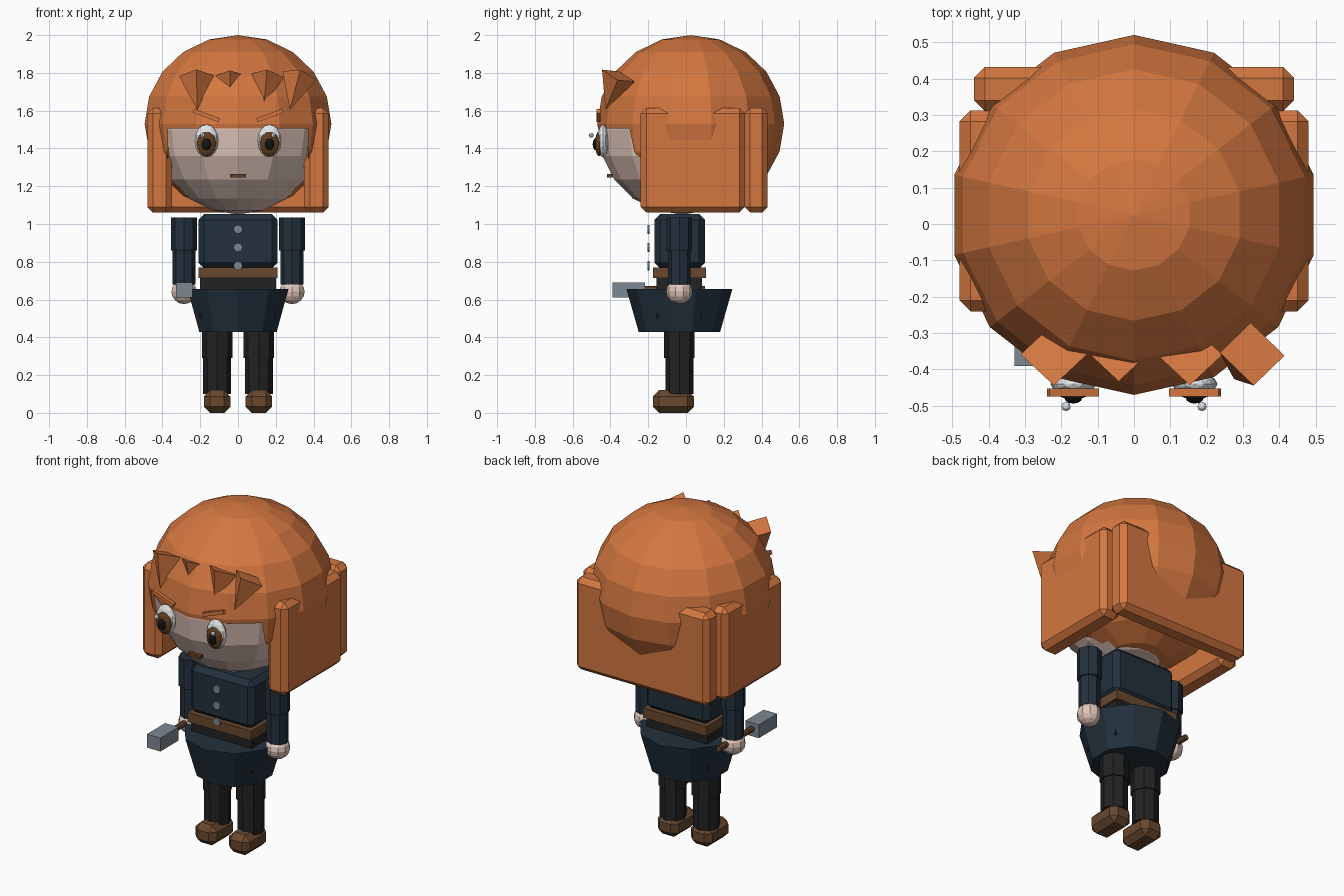
import bpy, bmesh, math
from mathutils import Vector, Matrix

if "Cube" in bpy.data.objects:
    bpy.data.objects.remove(bpy.data.objects["Cube"])


def material(name, r, g, b):
    lin = [((c / 255 + 0.055) / 1.055) ** 2.4 if c > 10 else c / 255 / 12.92 for c in (r, g, b)]
    m = bpy.data.materials.new(name)
    m.diffuse_color = (*lin, 1)
    m.use_nodes = True
    m.node_tree.nodes["Principled BSDF"].inputs["Base Color"].default_value = m.diffuse_color
    return m


HAIR = material("orange_hair", 212, 119, 64)
SKIN = material("pale_skin", 226, 200, 188)
NAVY = material("navy_cloth", 34, 48, 60)
DARK = material("charcoal_cloth", 34, 34, 35)
LEATHER = material("brown_leather", 104, 72, 46)
IRIS = material("iris_brown", 98, 62, 34)
WHITE = material("eye_white", 225, 230, 232)
BLACK = material("pupil_black", 20, 18, 18)
METAL = material("grey_metal", 125, 136, 147)


def finish(name, bm, mat):
    bmesh.ops.recalc_face_normals(bm, faces=bm.faces[:])
    me = bpy.data.meshes.new(name)
    bm.to_mesh(me)
    bm.free()
    ob = bpy.data.objects.new(name, me)
    bpy.context.collection.objects.link(ob)
    me.materials.append(mat)
    return ob


def box(name, lo, hi, mat, bevel=0.0, tilt=0.0):
    """Box between two corners, optionally chamfered and turned about y."""
    lo, hi = Vector(lo), Vector(hi)
    bm = bmesh.new()
    bmesh.ops.create_cube(bm, size=1)
    bmesh.ops.scale(bm, vec=hi - lo, verts=bm.verts[:])
    if bevel:
        bmesh.ops.bevel(bm, geom=bm.edges[:], offset=bevel, segments=1, affect='EDGES')
    bm.transform(Matrix.Translation((lo + hi) / 2) @ Matrix.Rotation(tilt, 4, 'Y'))
    return finish(name, bm, mat)


def ball(name, center, radii, mat, seg=12, rings=8):
    bm = bmesh.new()
    bmesh.ops.create_uvsphere(bm, u_segments=seg, v_segments=rings, radius=1)
    bmesh.ops.scale(bm, vec=radii, verts=bm.verts[:])
    bmesh.ops.translate(bm, vec=center, verts=bm.verts[:])
    return finish(name, bm, mat)


def taper(name, start, end, r1, r2, mat, seg=8):
    """Cone or cylinder running from start to end."""
    a, b = Vector(start), Vector(end)
    bm = bmesh.new()
    bmesh.ops.create_cone(bm, cap_ends=True, segments=seg, radius1=r1, radius2=r2,
                          depth=(b - a).length)
    d = b - a
    rot = Matrix.Identity(4)
    if abs(d.x) + abs(d.y) > 1e-6:
        rot = Vector((0, 0, 1 if d.z >= 0 else -1)).rotation_difference(d).to_matrix().to_4x4()
    if d.z < 0:
        rot = rot @ Matrix.Rotation(math.pi, 4, 'X')
    bm.transform(Matrix.Translation((a + b) / 2) @ rot)
    return finish(name, bm, mat)


# Head, and hair shell with a face opening
ball("head", (0, -0.02, 1.5), (0.45, 0.445, 0.45), SKIN, 14, 10)
hair = ball("hair_cap", (0, 0.025, 1.53), (0.507, 0.495, 0.47), HAIR, 14, 10)
cutter = box("face_cutter", (-0.37, -0.8, 0.8), (0.37, -0.1, 1.505), HAIR)
cutter.hide_render = True
mod = hair.modifiers.new("face_opening", 'BOOLEAN')
mod.operation, mod.solver, mod.object = 'DIFFERENCE', 'EXACT', cutter
bpy.context.view_layer.objects.active = hair
bpy.ops.object.modifier_apply(modifier=mod.name)
bpy.data.objects.remove(cutter)

# Long hair: back slab
box("back_hair", (-0.44, 0.31, 1.06), (0.44, 0.432, 1.615), HAIR, 0.03)

# Fringe spikes: base x, tip x, tip z, radius
for i, (bx, tx, tz, r) in enumerate([(-0.22, -0.216, 1.605, 0.092), (-0.042, -0.042, 1.68, 0.08),
                                     (0.152, 0.137, 1.63, 0.092), (0.325, 0.275, 1.605, 0.092)]):
    taper(f"fringe_spike_{i + 1}", (bx, -0.358, 1.785),
          (tx, -0.358 - 0.38 * (1.785 - tz), tz), r, 0, HAIR, 4)

# Mirrored parts
for s, side in ((-1, "left"), (1, "right")):
    def span(x0, x1):
        return min(s * x0, s * x1), max(s * x0, s * x1)

    a, b = span(0.35, 0.48)
    box(f"side_hair_{side}", (a, -0.24, 1.06), (b, 0.312, 1.615), HAIR, 0.03)
    # Eyes and brow
    ex = s * 0.167
    ball(f"eye_white_{side}", (ex, -0.44, 1.44), (0.063, 0.03, 0.087), WHITE)
    ball(f"iris_{side}", (ex, -0.459, 1.425), (0.052, 0.023, 0.066), IRIS)
    ball(f"pupil_{side}", (ex, -0.477, 1.422), (0.025, 0.017, 0.032), BLACK)
    ball(f"eye_glint_{side}", (s * 0.187, -0.502, 1.47), (0.013,) * 3, WHITE, 8, 6)
    a, b = span(0.095, 0.24)
    box(f"brow_{side}", (a, -0.474, 1.563), (b, -0.452, 1.585), HAIR, 0, -s * 0.35)
    # Arm and hand
    ax, y = s * 0.286, -0.035
    taper(f"upper_arm_{side}", (ax, y, 0.86), (ax, y, 1.035), 0.068, 0.068, NAVY)
    taper(f"forearm_{side}", (ax, y, 0.68), (ax, y, 0.862), 0.06, 0.06, NAVY)
    ball(f"hand_{side}", (ax, y, 0.642), (0.07, 0.07, 0.066), SKIN, 10, 8)
    # Leg and shoe
    lx = s * 0.11
    taper(f"upper_leg_{side}", (lx, y, 0.29), (lx, y, 0.5), 0.081, 0.081, DARK)
    taper(f"lower_leg_{side}", (lx, y, 0.1), (lx, y, 0.292), 0.074, 0.074, DARK)
    box(f"shoe_{side}", (lx - 0.07, -0.175, 0), (lx + 0.07, 0.042, 0.12), LEATHER, 0.033)

# Mouth
box("mouth", (-0.042, -0.418, 1.246), (0.042, -0.39, 1.264), IRIS)

# Jacket, buttons, belt, hips, skirt
box("jacket", (-0.21, -0.168, 0.765), (0.21, 0.1, 1.052), NAVY, 0.03)
for i, z in enumerate((0.972, 0.876, 0.779)):
    taper(f"button_{i + 1}", (0, -0.193, z), (0, -0.204, z), 0.024, 0.024, METAL)
box("belt", (-0.21, -0.175, 0.713), (0.21, 0.106, 0.77), LEATHER)
box("hips", (-0.2, -0.155, 0.5), (0.2, 0.085, 0.715), DARK)
taper("skirt", (0, -0.035, 0.427), (0, -0.035, 0.655), 0.215, 0.28, NAVY, 10)

# Hammer in one hand
taper("hammer_handle", (-0.285, 0.1, 0.655), (-0.285, -0.25, 0.655), 0.017, 0.017, LEATHER)
box("hammer_head", (-0.329, -0.39, 0.61), (-0.24, -0.217, 0.69), METAL)
